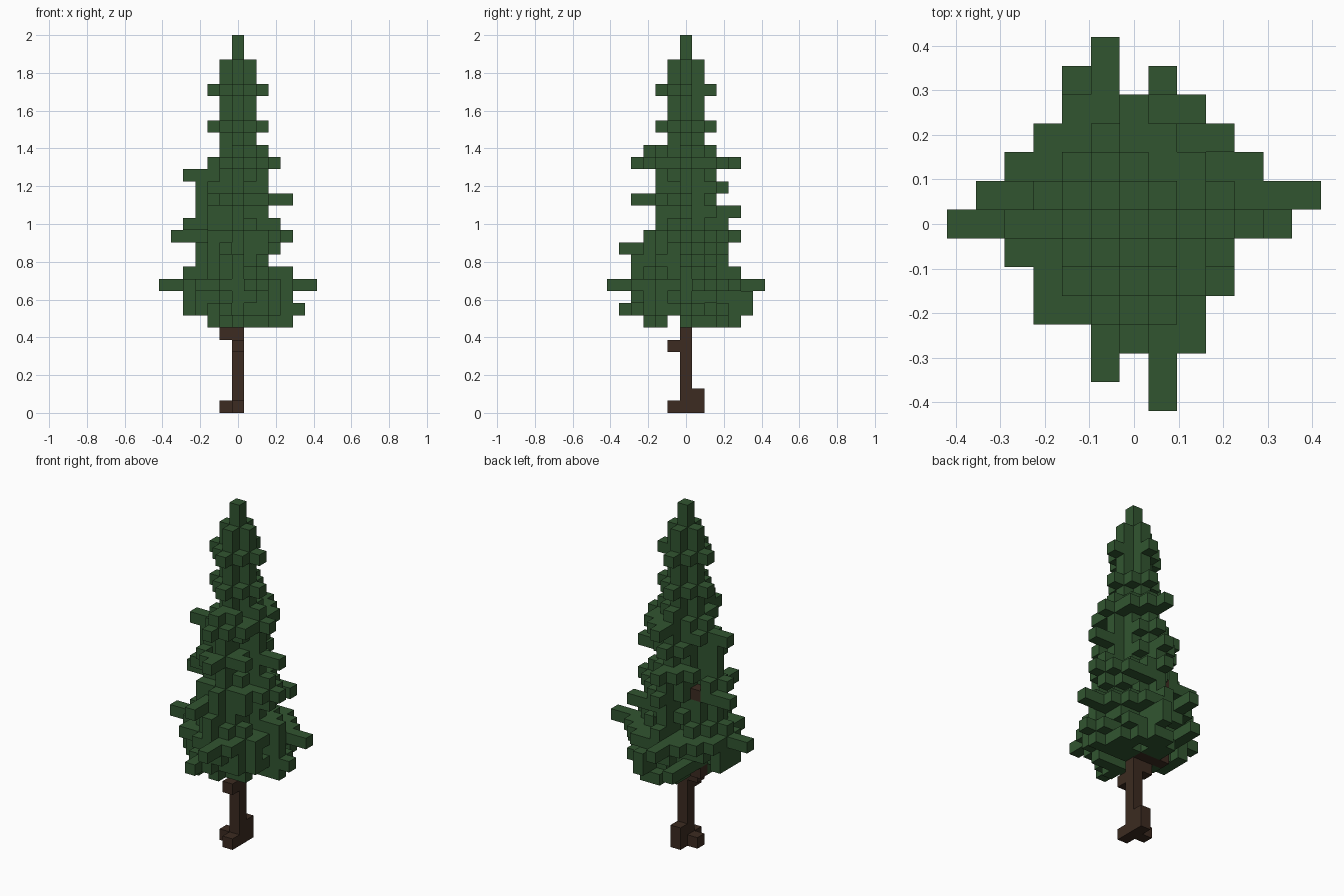
import bpy
import bmesh
import random
from mathutils import Vector

random.seed(11)
LAYERS = 31
UNIT = 2 / LAYERS

cube = bpy.data.objects.get("Cube")
if cube:
    bpy.data.objects.remove(cube, do_unlink=True)


def make_material(name, colour):
    material = bpy.data.materials.new(name)
    material.use_nodes = True
    rgba = (*colour, 1)
    material.diffuse_color = rgba
    shader = material.node_tree.nodes["Principled BSDF"]
    shader.inputs["Base Color"].default_value = rgba
    shader.inputs["Roughness"].default_value = 0.9
    return material


DIRECTIONS = [Vector(d) for d in
              ((1, 0, 0), (-1, 0, 0), (0, 1, 0), (0, -1, 0), (0, 0, 1), (0, 0, -1))]


def build_blocks(name, cells, material):
    """Skin a set of grid cells with square faces, leaving out the hidden inner ones."""
    bm = bmesh.new()
    corners = {}

    def corner(point):
        key = tuple(round(2 * c) for c in point)
        if key not in corners:
            corners[key] = bm.verts.new(point * UNIT)
        return corners[key]

    for cell in sorted(cells):
        centre = Vector(cell) + Vector((0, 0, 0.5))
        for normal in DIRECTIONS:
            neighbour = tuple(int(a + b) for a, b in zip(cell, normal))
            if neighbour in cells:
                continue
            side = Vector((normal.y, normal.z, normal.x))
            up = normal.cross(side)
            middle = centre + normal / 2
            loop = [middle + (side * a + up * b) / 2
                    for a, b in ((-1, -1), (1, -1), (1, 1), (-1, 1))]
            bm.faces.new([corner(p) for p in loop])
    mesh = bpy.data.meshes.new(name)
    bm.to_mesh(mesh)
    bm.free()
    mesh.materials.append(material)
    obj = bpy.data.objects.new(name, mesh)
    bpy.context.collection.objects.link(obj)
    return obj


# Trunk: a straight post with root blocks, branch stubs and two boughs
trunk = {(0, 0, z) for z in range(15)}
trunk |= {(-1, 0, 0), (0, -1, 0), (0, 1, 0), (0, 1, 1), (0, -1, 5), (-1, 0, 6)}
trunk |= {(x, 1, z) for x in (-2, -1, 0) for z in (7, 14)}

# Foliage reach of each layer, bottom up: right, left, front, back
REACH = [
    (2, 4, 3, 4), (4, 5, 5, 5), (4, 4, 4, 5), (6, 6, 6, 6),
    (4, 4, 4, 4), (3, 2, 4, 3), (3, 3, 5, 3), (5, 4, 3, 4),
    (4, 3, 2, 3), (3, 2, 2, 4), (3, 4, 4, 2), (3, 2, 2, 3),
    (4, 2, 2, 2), (2, 3, 4, 4), (1, 2, 3, 2),
]
REACH += [(r,) * 4 for r in (1, 2, 1, 1, 2, 1, 1, 0, 0)]
FIRST = LAYERS - len(REACH)
WIDEST = 10

# Overall plan outline: front and back limit of each column, from right to left
FRONT = (0, 0, 1, 3, 3, 5, 4, 6, 4, 2, 0, 0, -1)
BACK = (0, 1, 2, 3, 5, 6, 4, 5, 4, 3, 2, 1, 1)


def foliage_layer(z, right, left, front, back):
    # Broad and round in the skirt, slimmer and more pointed above it
    cap, power = (4.5, 1.5) if z <= WIDEST else (3.5, 1.25)
    # The underside is thinned out most
    ragged_from, loss = (0.35, 0.4) if z == FIRST else (0.65, 0.38)
    cells = set()
    for x in range(-right, left + 1):
        for y in range(-front, back + 1):
            if not -FRONT[x + 6] <= y <= BACK[x + 6]:
                continue
            reach_x = max(min(left if x > 0 else right, cap), 0.5)
            reach_y = max(min(back if y > 0 else front, cap), 0.5)
            rim = (abs(x) / reach_x) ** power + (abs(y) / reach_y) ** power
            ragged = z != WIDEST and rim > ragged_from and random.random() < loss
            if rim <= 1.15 and not ragged:
                cells.add((x, y, z))
    # Twigs reaching out to the layer's limits; the longest sit off the centre line
    cells |= {(-i, int(right == 5), z) for i in range(right + 1)}
    cells |= {(i, int(left == 6), z) for i in range(left + 1)}
    cells |= {({5: -1, 6: 1}.get(front, 0), -i, z) for i in range(front + 1)}
    cells |= {({5: 1, 6: -1}.get(back, 0), i, z) for i in range(back + 1)}
    return cells


foliage = set()
for level, reach in enumerate(REACH):
    foliage |= foliage_layer(FIRST + level, *reach)

# Openings that show the trunk and its boughs
foliage -= {c for c in foliage if c[1] == -1 and c[2] == FIRST}
foliage -= {c for c in foliage
            if c[0] in (-3, -2) and c[1] > 1 and c[2] in (FIRST, 13, 14, 15)}

# Loose side twigs
foliage |= {(-2, y, 8) for y in (3, 4, 5)}
foliage |= {(x, -1, 8) for x in (-4, -3)}
foliage |= {(-2, y, FIRST) for y in (-3, -2)}
foliage |= {(1, y, FIRST) for y in (3, 4)}
foliage |= {(x, 3, 13) for x in (1, 2, 3)}
foliage -= trunk

build_blocks("trunk", trunk, make_material("bark brown", (0.045, 0.024, 0.015)))
build_blocks("foliage", foliage, make_material("needle green", (0.031, 0.091, 0.030)))
